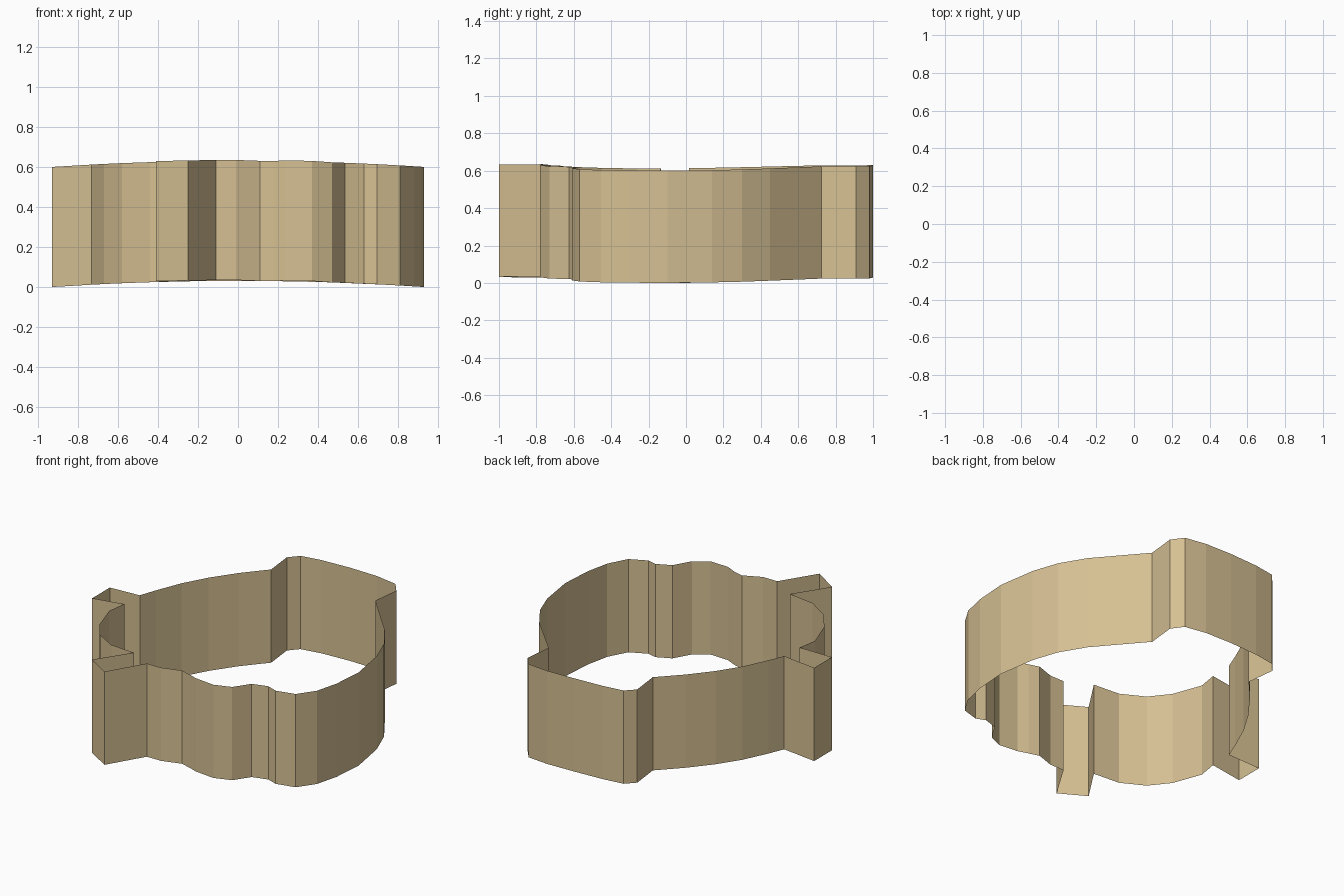
import bpy, bmesh

HEIGHT = 0.6

# Plan of the thin wall, counter-clockwise seen from above, by region
front = [(-0.25, -1.0), (-0.11, -0.77), (-0.01, -0.77), (0.11, -0.725),
         (0.18, -0.745), (0.24, -0.77), (0.37, -0.78), (0.47, -0.73),
         (0.535, -0.625), (0.63, -0.59), (0.695, -0.61)]
right_bow = [(0.81, -0.57), (0.88, -0.455), (0.915, -0.305), (0.93, -0.10),
             (0.89, 0.14), (0.83, 0.30), (0.73, 0.45)]
back_flange = [(0.47, 0.725), (0.49, 0.91), (0.435, 0.98), (0.29, 1.0),
               (0.10, 1.0), (-0.10, 0.99), (-0.235, 0.97), (-0.29, 0.91),
               (-0.268, 0.72)]
left_wall = [(-0.40, 0.575), (-0.51, 0.43), (-0.60, 0.28), (-0.67, 0.12),
             (-0.71, 0.015)]
prongs_and_bay = [(-0.93, 0.025), (-0.93, -0.155), (-0.715, -0.135),
                  (-0.735, -0.26), (-0.67, -0.45), (-0.58, -0.575),
                  (-0.44, -0.66), (-0.265, -0.68), (-0.41, -0.90)]
outline = front + right_bow + back_flange + left_wall + prongs_and_bay


def lift(x, y):
    """The band rises gently towards the middle."""
    return max(0.0, 0.031 * (1 - x * x / 0.87)) + (0.004 if y < -0.76 else 0)


# Single-sheet wall
bm = bmesh.new()
low = [bm.verts.new((x, y, lift(x, y))) for x, y in outline]
high = [bm.verts.new((x, y, lift(x, y) + HEIGHT)) for x, y in outline]
n = len(outline)
for i in range(n):
    j = (i + 1) % n
    bm.faces.new((low[i], low[j], high[j], high[i]))
mesh = bpy.data.meshes.new("outline_wall")
bm.to_mesh(mesh)
bm.free()

# Colour
tan = bpy.data.materials.new("tan")
tan.diffuse_color = (0.672, 0.527, 0.292, 1)
mesh.materials.append(tan)
wall = bpy.data.objects.new("outline_wall", mesh)
bpy.context.collection.objects.link(wall)
